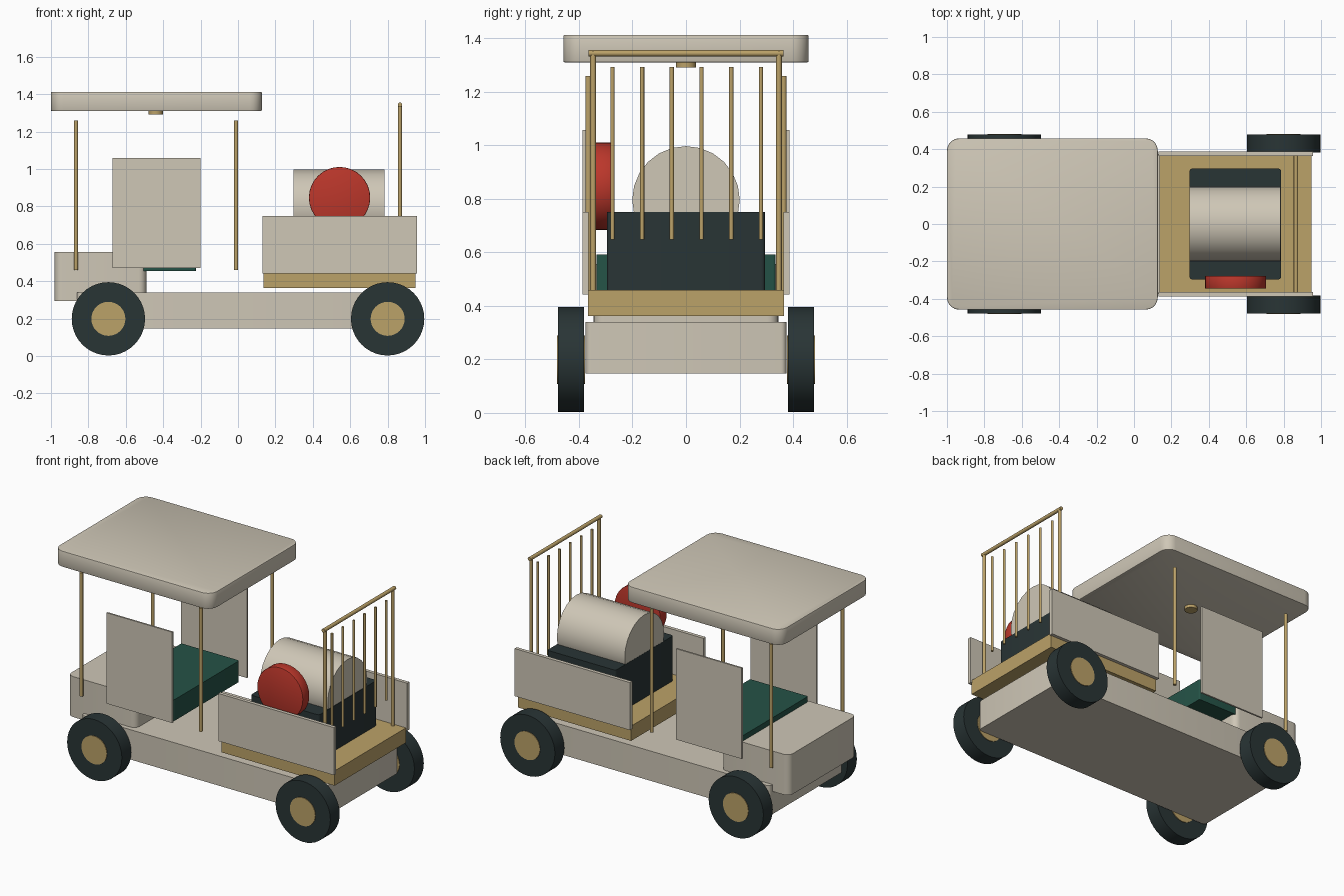
import bpy, bmesh, math
from mathutils import Matrix, Vector

if "Cube" in bpy.data.objects:
    bpy.data.objects.remove(bpy.data.objects["Cube"])


def colour(name, rgb):
    m = bpy.data.materials.new(name)
    m.diffuse_color = (*rgb, 1)
    m.use_nodes = True
    m.node_tree.nodes["Principled BSDF"].inputs["Base Color"].default_value = m.diffuse_color
    return m


CREAM = colour("cream paint", (0.62, 0.57, 0.47))
BRASS = colour("brass", (0.50, 0.36, 0.14))
DARK = colour("dark rubber", (0.022, 0.035, 0.036))
RED = colour("red", (0.50, 0.038, 0.024))
GREEN = colour("green cushion", (0.018, 0.085, 0.062))


def finish(name, bm, mat):
    bmesh.ops.recalc_face_normals(bm, faces=bm.faces)
    mesh = bpy.data.meshes.new(name)
    bm.to_mesh(mesh)
    bm.free()
    mesh.materials.append(mat)
    ob = bpy.data.objects.new(name, mesh)
    bpy.context.collection.objects.link(ob)
    bpy.ops.object.select_all(action='DESELECT')
    bpy.context.view_layer.objects.active = ob
    ob.select_set(True)
    bpy.ops.object.shade_smooth_by_angle(angle=math.radians(35))
    return ob


def box(name, xs, ys, zs, mat, corner=0, rim=0):
    """Box from extents; corner rounds the upright edges, rim softens the rest."""
    bm = bmesh.new()
    bmesh.ops.create_cube(bm, size=1)
    for v in bm.verts:
        v.co = Vector([(r[0] + r[1]) / 2 + c * (r[1] - r[0])
                       for r, c in zip((xs, ys, zs), v.co)])
    if corner:
        edges = [e for e in bm.edges
                 if abs(e.verts[0].co.z - e.verts[1].co.z) > 1e-4]
        bmesh.ops.bevel(bm, geom=edges, offset=corner, segments=5,
                        profile=0.5, affect='EDGES')
    if rim:
        edges = [e for e in bm.edges
                 if abs(e.verts[0].co.z - e.verts[1].co.z) < 1e-4]
        bmesh.ops.bevel(bm, geom=edges, offset=rim, segments=2,
                        profile=0.5, affect='EDGES')
    return finish(name, bm, mat)


def rod(name, centre, radius, length, axis, mat, sides=32, chamfer=0):
    """Cylinder along the x, y or z axis."""
    bm = bmesh.new()
    bmesh.ops.create_cone(bm, cap_ends=True, segments=sides, radius1=radius,
                          radius2=radius, depth=length)
    if chamfer:
        edges = [e for e in bm.edges
                 if abs(e.verts[0].co.z - e.verts[1].co.z) < 1e-4]
        bmesh.ops.bevel(bm, geom=edges, offset=chamfer, segments=2,
                        profile=0.5, affect='EDGES')
    turn = {'x': Matrix.Rotation(math.pi / 2, 4, 'Y'),
            'y': Matrix.Rotation(math.pi / 2, 4, 'X'),
            'z': Matrix.Identity(4)}[axis]
    bm.transform(Matrix.Translation(centre) @ turn)
    return finish(name, bm, mat)


# Body
box("chassis", (-0.86, 0.885), (-0.375, 0.375), (0.147, 0.34), CREAM, 0.02)
box("hood", (-0.98, -0.49), (-0.345, 0.345), (0.295, 0.557), CREAM, 0.04)
box("seat", (-0.64, -0.225), (-0.335, 0.335), (0.455, 0.592), GREEN, 0.01)

# Canopy and lamp
box("roof", (-1.0, 0.127), (-0.458, 0.458), (1.31, 1.413), CREAM, 0.065, 0.005)
rod("roof_lamp", (-0.44, 0, 1.302), 0.038, 0.022, 'z', BRASS)

# Load bed and its cargo
box("bed_floor", (0.137, 0.948), (-0.366, 0.366), (0.363, 0.459), BRASS)
box("cargo_box", (0.297, 0.787), (-0.296, 0.296), (0.459, 0.75), DARK, 0.015)
rod("barrel", (0.541, 0, 0.796), 0.201, 0.486, 'x', CREAM, 24)
rod("red_drum", (0.543, -0.312, 0.847), 0.164, 0.068, 'y', RED, 32, 0.004)

# Paired parts on both sides
for side, s in (("near", -1), ("far", 1)):
    def across(a, b):
        return tuple(sorted((s * a, s * b)))

    box(f"side_panel_{side}", (-0.67, -0.2), across(0.376, 0.387),
        (0.47, 1.058), CREAM)
    box(f"bed_panel_{side}", (0.13, 0.957), across(0.364, 0.387),
        (0.442, 0.75), CREAM)
    for end, x in (("front", -0.866), ("rear", -0.01)):
        rod(f"roof_post_{end}_{side}", (x, s * 0.365, 0.86), 0.011, 0.8,
            'z', BRASS, 12)
    rod(f"rack_post_{side}", (0.866, s * 0.347, 0.905), 0.011, 0.89,
        'z', BRASS, 12)
    for end, x in (("front", -0.693), ("rear", 0.8)):
        rod(f"tyre_{end}_{side}", (x, s * 0.43, 0.199), 0.196, 0.096,
            'y', DARK, 40)
        rod(f"hub_{end}_{side}", (x, s * 0.43, 0.199), 0.091, 0.104,
            'y', BRASS, 32)

# Rear rack rail and bars
rod("rack_rail", (0.866, 0, 1.344), 0.012, 0.73, 'y', BRASS, 12)
for i in range(6):
    rod(f"rack_bar_{i + 1}", (0.866, -0.275 + i * 0.111, 0.971), 0.008, 0.645,
        'z', BRASS, 12)
